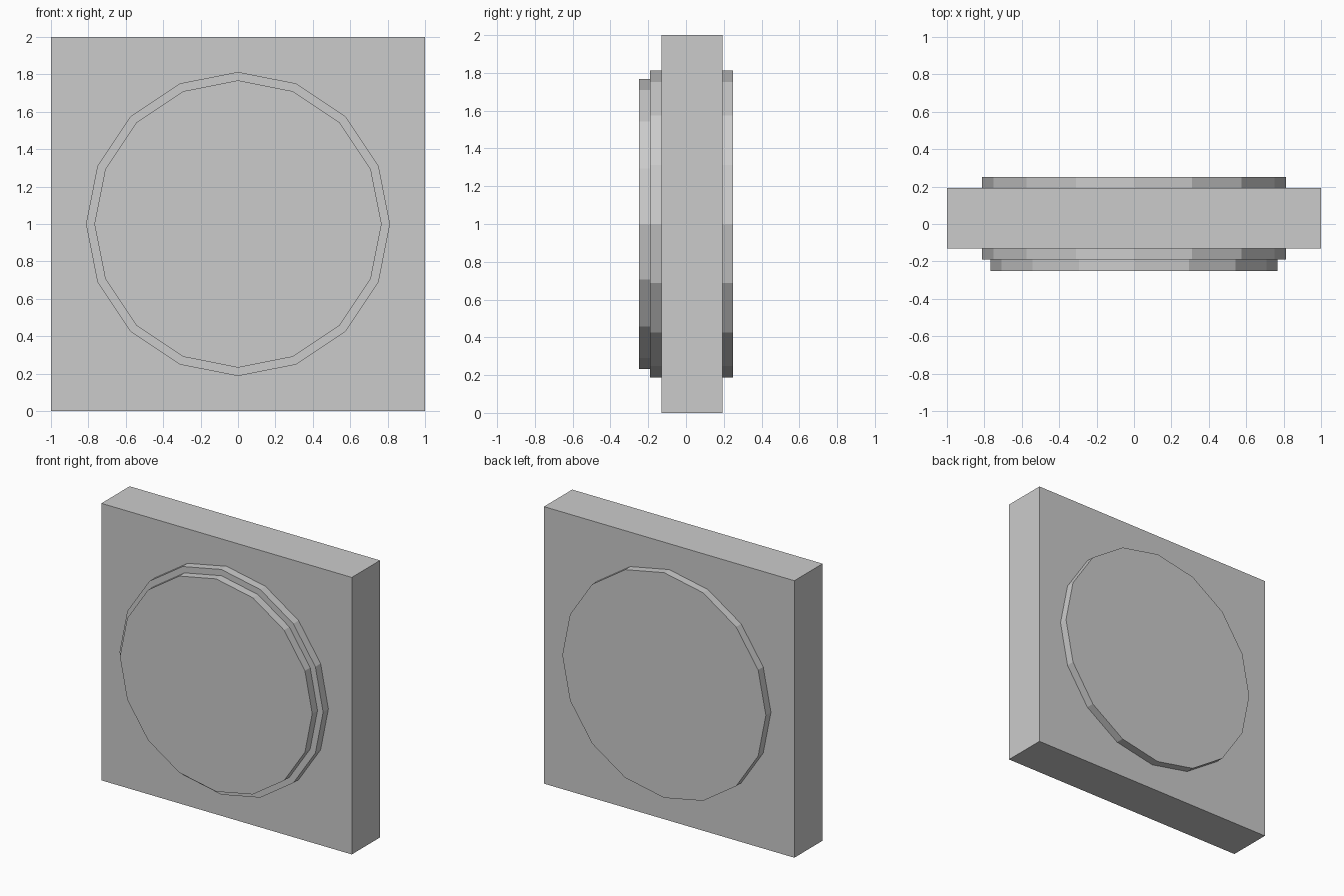
import bpy
from math import pi

if "Cube" in bpy.data.objects:
    bpy.data.objects.remove(bpy.data.objects["Cube"])

CENTRE_Z = 1.0


def disc(name, radius, y_front, y_back):
    """16-sided flat disc facing along y."""
    bpy.ops.mesh.primitive_cylinder_add(
        vertices=16, radius=radius, depth=y_back - y_front,
        location=(0, (y_front + y_back) / 2, CENTRE_Z), rotation=(pi / 2, 0, 0))
    bpy.context.object.name = name


# Square slab
bpy.ops.mesh.primitive_cube_add(size=1, location=(0, 0.031, CENTRE_Z))
slab = bpy.context.object
slab.name = "square_slab"
slab.scale = (2, 0.322, 2)
bpy.ops.object.transform_apply(location=False, rotation=False, scale=True)

# Stepped discs on the front, single disc on the back
disc("front_lower_disc", 0.813, -0.19, -0.13)
disc("front_upper_disc", 0.768, -0.25, -0.19)
disc("back_disc", 0.813, 0.192, 0.25)
